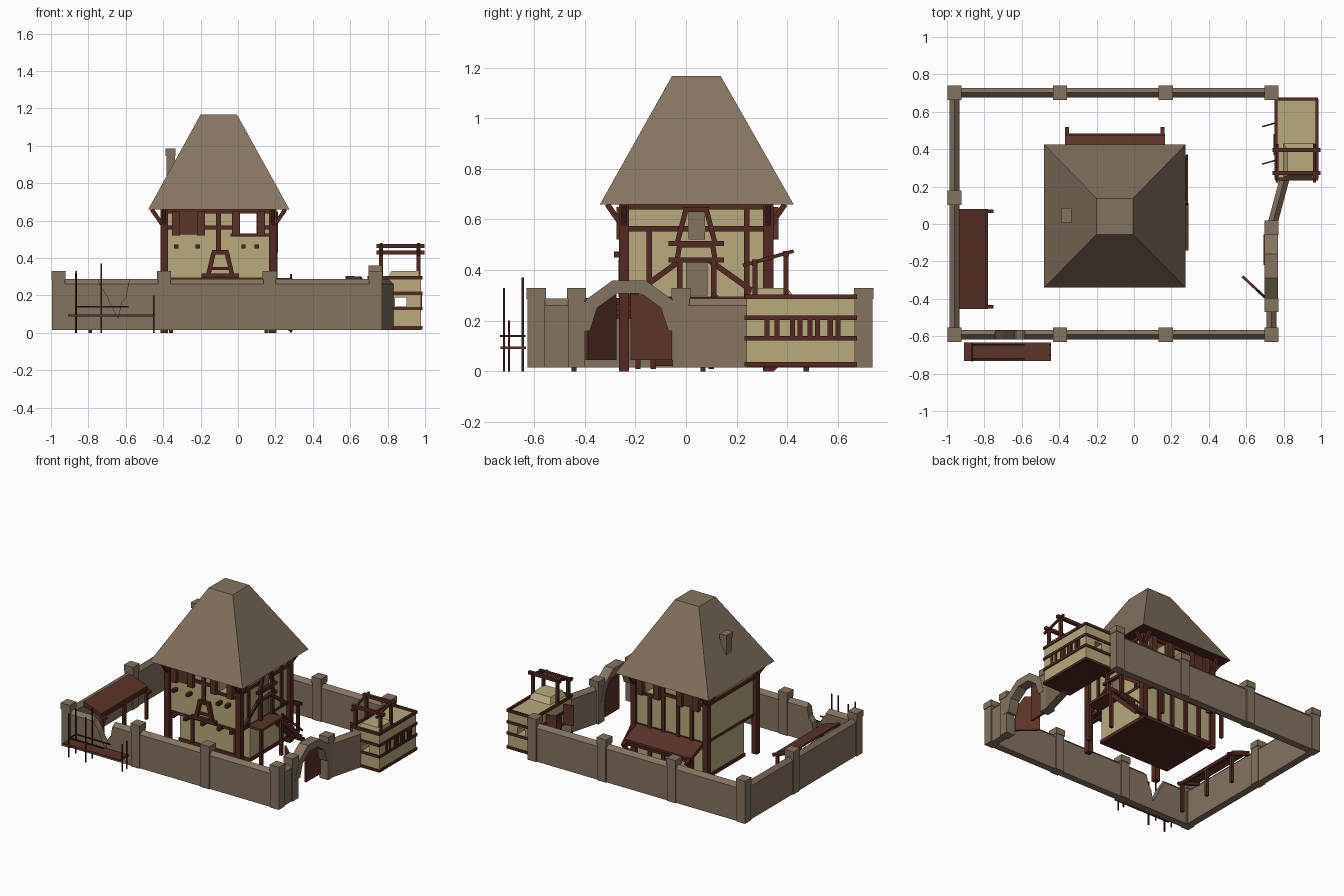
import bpy, bmesh, math
from mathutils import Vector, Matrix

if "Cube" in bpy.data.objects:
    bpy.data.objects.remove(bpy.data.objects["Cube"])


def material(name, rgb):
    m = bpy.data.materials.new(name)
    m.diffuse_color = (*rgb, 1)
    m.use_nodes = True
    m.node_tree.nodes["Principled BSDF"].inputs["Base Color"].default_value = m.diffuse_color
    return m


STONE = material("taupe stone", (0.235, 0.172, 0.118))
CREAM = material("cream plaster", (0.48, 0.40, 0.21))
TIMBER = material("dark timber", (0.088, 0.022, 0.015))
PLANK = material("red planks", (0.105, 0.033, 0.021))
IRON = material("thin dark poles", (0.045, 0.014, 0.010))


def finish(name, bm, *mats):
    bmesh.ops.recalc_face_normals(bm, faces=bm.faces)
    me = bpy.data.meshes.new(name)
    bm.to_mesh(me)
    bm.free()
    for m in mats:
        me.materials.append(m)
    ob = bpy.data.objects.new(name, me)
    bpy.context.collection.objects.link(ob)
    return ob


def loft(name, a, b, *mats):
    """Solid between two matching outlines."""
    bm = bmesh.new()
    va, vb = [bm.verts.new(p) for p in a], [bm.verts.new(p) for p in b]
    bm.faces.new(va)
    bm.faces.new(vb)
    n = len(a)
    for i in range(n):
        j = (i + 1) % n
        bm.faces.new((va[i], va[j], vb[j], vb[i]))
    return finish(name, bm, *mats)


def rect(x0, x1, y0, y1, z):
    return [(x0, y0, z), (x1, y0, z), (x1, y1, z), (x0, y1, z)]


def box(name, x0, x1, y0, y1, z0, z1, mat):
    return loft(name, rect(x0, x1, y0, y1, z0), rect(x0, x1, y0, y1, z1), mat)


def beam(name, p, q, w, mat=TIMBER, h=None):
    """Square bar from p to q, w wide and h high."""
    p, q, h = Vector(p), Vector(q), h or w
    d = (q - p).normalized()
    s = d.cross(Vector((0, 0, 1)))
    s = s.normalized() if s.length > 1e-4 else Vector((1, 0, 0))
    u = s.cross(d)
    ring = [s * w / 2 * i + u * h / 2 * j for i, j in ((-1, -1), (1, -1), (1, 1), (-1, 1))]
    return loft(name, [p + r for r in ring], [q + r for r in ring], mat)


def cut(ob, cutter):
    m = ob.modifiers.new("opening", 'BOOLEAN')
    m.operation, m.solver, m.object = 'DIFFERENCE', 'EXACT', cutter
    cutter.hide_render = True
    cutter.hide_set(True)


# Yard wall: ridged runs between capped pillars
def wall(name, p, q):
    p, q = Vector((*p, 0)), Vector((*q, 0))
    s = (q - p).normalized().cross(Vector((0, 0, 1))) * 0.026
    prof = [(-1, .015), (1, .015), (1, .26), (0, .288), (-1, .26)]
    ring = [s * a + Vector((0, 0, z)) for a, z in prof]
    return loft(name, [p + r for r in ring], [q + r for r in ring], STONE)


def pillar(x, y):
    box("wall_pillar", x - .034, x + .034, y - .034, y + .034, .015, .29, STONE)
    box("pillar_cap", x - .038, x + .038, y - .038, y + .038, .285, .33, STONE)


L, R, F, B = -.96, .735, -.592, .702
front = wall("front_wall", (L, F), (R, F))
wall("back_wall", (L, B), (R, B))
wall("left_wall", (L, F), (L, B))
wall("gate_side_wall", (R, F), (R, -.43))
wall("slanted_wall", (R, -.02), (.81, .26))
for x in (L, -.395, .17, R):
    pillar(x, F)
    pillar(x, B)
for x, y in ((L, .14), (R, -.433), (R, -.02)):
    pillar(x, y)

# Broken gap in the front wall
gap = [(-.76, .32), (-.735, .25), (-.70, .20), (-.68, .15), (-.64, .08),
       (-.625, .16), (-.60, .19), (-.575, .32)]
cut(front, loft("gap_cutter", [(x, -.7, z) for x, z in gap], [(x, -.5, z) for x, z in gap], STONE))

# Gate arch of five stones
GY, GZ = -.225, .16
for i in range(5):
    ring = [(GY + r * math.cos(a), GZ + r * math.sin(a))
            for r, a in ((.155, i * math.pi / 5), (.21, i * math.pi / 5),
                         (.21, (i + 1) * math.pi / 5), (.155, (i + 1) * math.pi / 5))]
    loft("arch_stone", [(R - .036, y, z) for y, z in ring], [(R + .036, y, z) for y, z in ring], STONE)

# Gate leaves, one closed and one swung inward
leaf = [(0, .045), (.165, .045), (.165, .305), (.06, .30), (.01, .22), (0, .17)]
for hinge, ang, sgn in ((-.055, 0, -1), (-.392, math.radians(47), 1)):
    ob = loft("gate_leaf", [(-.007, sgn * y, z) for y, z in leaf],
              [(.007, sgn * y, z) for y, z in leaf], PLANK)
    ob.location, ob.rotation_euler = (.70, hinge, 0), (0, 0, ang)

# House body
box("ground_floor", -.385, .18, -.12, .325, .04, .29, CREAM)
box("ground_sill", -.392, .187, -.127, .332, .02, .045, TIMBER)
upper = box("upper_floor", -.387, .182, -.238, .328, .29, .665, CREAM)
cut(upper, box("window_cutter", .012, .10, -.5, .6, .53, .642, CREAM))
box("overhang_floor", -.39, .185, -.242, .332, .275, .295, TIMBER)

# Corner posts and eave braces
for x, sx in ((-.395, -1), (.187, 1)):
    for y, sy in ((-.245, -1), (.325, 1)):
        box("corner_post", x - .02, x + .02, y - .02, y + .02, 0, .665, TIMBER)
        beam("eave_brace", (x, y, .565), (x + sx * .066, y, .66), .022)
        beam("eave_brace", (x, y, .565), (x, y + sy * .066, .66), .022)

# Wall plates and rails around the house
for z in (.563, .65):
    for y in (-.24, .33):
        beam("cross_rail", (-.4, y, z), (-.03 if z < .6 else .19, y, z), .022)
        if z < .6:
            box("window_rail", -.04, .19, y - .011, y + .011, .515, .532, TIMBER)
            box("window_rail", .10, .19, y - .011, y + .011, z - .011, z + .011, TIMBER)
    for x in (-.39, .185):
        beam("side_rail", (x, -.25, z), (x, .33, z), .022)

# Studs on front, back and sides
beam("front_stud", (-.105, -.24, .43), (-.105, -.24, .66), .026)
for x in (-.28, -.17, -.05, .06):
    top = .52 if x > .05 else .66
    beam("back_stud", (x, .328, .04), (x, .328, top), .026)
for y in (-.145, .24):
    beam("right_stud", (.183, y, .29), (.183, y, .66 if y > 0 else .56), .022)
for x in (-.28, .07):
    beam("lower_stud", (x, -.122, .04), (x, -.122, .29), .025)
for a, b in ((-.225, -.02), (.30, .09)):
    beam("right_brace", (.186, a, .29), (.186, b, .44), .022)

# Front and back upper windows with shutters
for y, s in ((-.245, -1), (.335, 1)):
    for c in (-.265, .056):
        for sx in (-1, 1):
            x = c + sx * .067
            y1 = y + s * .03
            box("shutter", x - .022, x + .022, min(y, y1), max(y, y1), .52, .65, PLANK)
    box("closed_window", -.31, -.22, y - .008, y + .008, .525, .645, PLANK)

# Joist ends on the front
for x in (-.33, -.215, .03, .10):
    box("joist_end", x - .011, x + .011, -.285, -.23, .45, .473, TIMBER)
for x in (-.34, -.24, -.105, .03, .13):
    box("lower_joist", x - .012, x + .012, -.275, -.12, .262, .285, TIMBER)


# Tapered hoods, front and right, made of leaning bars
def hood(place, half0, half1, z0, z1, w):
    for s in (-1, 1):
        beam("hood_side", place(s * half0, z0), place(s * half1, z1), w)
    beam("hood_top", place(-half1 - .01, z1), place(half1 + .01, z1), w)
    beam("hood_sill", place(-half0 - .035, z0), place(half0 + .035, z0), w)


hood(lambda a, z: (-.095 + a, -.255, z), .065, .035, .305, .43, .024)
beam("hood_bar", (-.15, -.255, .345), (-.04, -.255, .345), .016)
east = lambda a, z: (.205, .04 + a, z)
hood(east, .075, .04, .505, .64, .02)
hood(east, .075, .065, .44, .50, .02)
box("east_niche", .18, .197, .01, .075, .52, .635, STONE)
box("east_doorway", .18, .19, .0, .085, .30, .43, STONE)
for y in (-.025, .11):
    beam("door_post", (.2, y, .29), (.2, y, .44), .022)

# Roof with dark underside, and chimney
roof = loft("roof", rect(-.48, .275, -.34, .425, .66), rect(-.20, -.005, -.055, .137, 1.167), STONE, TIMBER)
for f in roof.data.polygons:
    f.material_index = int(f.normal.z < -.5)
box("chimney", -.383, -.338, .015, .08, .76, .95, STONE)
box("chimney_cap", -.388, -.333, .009, .086, .945, .985, STONE)

# Landing and stair on the right
box("landing", .18, .292, -.14, .11, .275, .292, PLANK)
for y in (-.13, .10):
    beam("landing_post", (.28, y, .01), (.28, y, .29), .022)
for i in range(8):
    y, z = .115 + i * .031, .255 - i * .033
    box("stair_tread", .195, .288, y, y + .034, z, z + .014, TIMBER)
for x in (.2, .283):
    beam("stair_stringer", (x, .105, .26), (x, .36, .012), .012, TIMBER, .03)
    beam("stair_rail", (x, .105, .31), (x, .34, .10), .012)


# Lean-to roofs behind the house and along the left wall
def lean_to(inner, outer, zi, zo, ends, place, reach):
    a, b = ends
    slab = [(inner, zi), (outer, zo), (outer, zo + .014), (inner, zi + .014)]
    loft("lean_to_roof", [place(a, u, z) for u, z in slab], [place(b, u, z) for u, z in slab], PLANK)
    for t in (a + .012, b - .012):
        beam("lean_to_rafter", place(t, inner, zi - .01), place(t, reach, zo - .02), .02)
        beam("lean_to_post", place(t, outer, .0), place(t, outer, zo), .02)
    beam("lean_to_plate", place(a, outer, zo - .01), place(b, outer, zo - .01), .018)


lean_to(.33, .475, .275, .215, (-.37, .165), lambda t, u, z: (t, u, z), .515)
lean_to(-.935, -.79, .275, .225, (-.455, .08), lambda t, u, z: (u, t, z), -.755)
beam("lean_to_middle_post", (-.79, -.19, .01), (-.79, -.19, .23), .02)

# Scaffold outside the front wall
box("scaffold_deck", -.91, -.445, -.732, -.633, .088, .098, PLANK)
for x, y, z in ((-.868, -.72, .32), (-.73, -.645, .37), (-.45, -.70, .20), (-.865, -.645, .33),
                (-.73, -.72, .33), (-.45, -.645, .20)):
    beam("scaffold_pole", (x, y, 0), (x, y, z), .008, IRON)
for y in (-.72, -.645):
    beam("scaffold_rail", (-.87, y, .14), (-.585, y, .14), .007, IRON)
beam("scaffold_tie", (-.865, -.735, .14), (-.865, -.635, .14), .007, IRON)

# Corner watch house
X0, X1, Y0, Y1 = .76, .978, .24, .668
body = box("watch_house", X0, X1, Y0, Y1, .025, .29, CREAM)
cut(body, box("watch_cutter", .84, .90, .1, .8, .14, .19, CREAM))
box("watch_floor", X0, X1, Y0, Y1, .015, .027, TIMBER)
for z in (.027, .13, .212, .295):
    for y in (Y0, Y1):
        box("watch_band", X0 - .005, X1 + .005, y - .008, y + .008, z - .009, z + .009, TIMBER)
    for x in (X0, X1):
        box("watch_band", x - .008, x + .008, Y0, Y1, z - .009, z + .009, TIMBER)
for y in (.32, .36, .42, .45, .49, .52, .57, .60):
    box("window_bar", X1 - .005, X1 + .006, y - .01, y + .01, .13, .21, TIMBER)
loft("straw_heap", rect(.80, .968, .25, .43, .29), rect(.82, .965, .26, .40, .33), CREAM)
for y in (.33, .53):
    beam("watch_shutter", (.685, y - .01, .20), (.755, y + .01, .20), .008, PLANK, .15)
box("watch_door", .745, .76, .37, .48, .03, .2, PLANK)

# Unroofed frame above the watch house
for y, z in ((.272, .43), (.395, .465)):
    beam("frame_purlin", (.74, y, z), (.998, y, z), .022)
    for x in (.765, .965):
        beam("frame_post", (x, y, .28), (x, y, z), .02)
for x in (.765, .965):
    beam("frame_rafter", (x, .225, .418), (x, .425, .475), .014)
